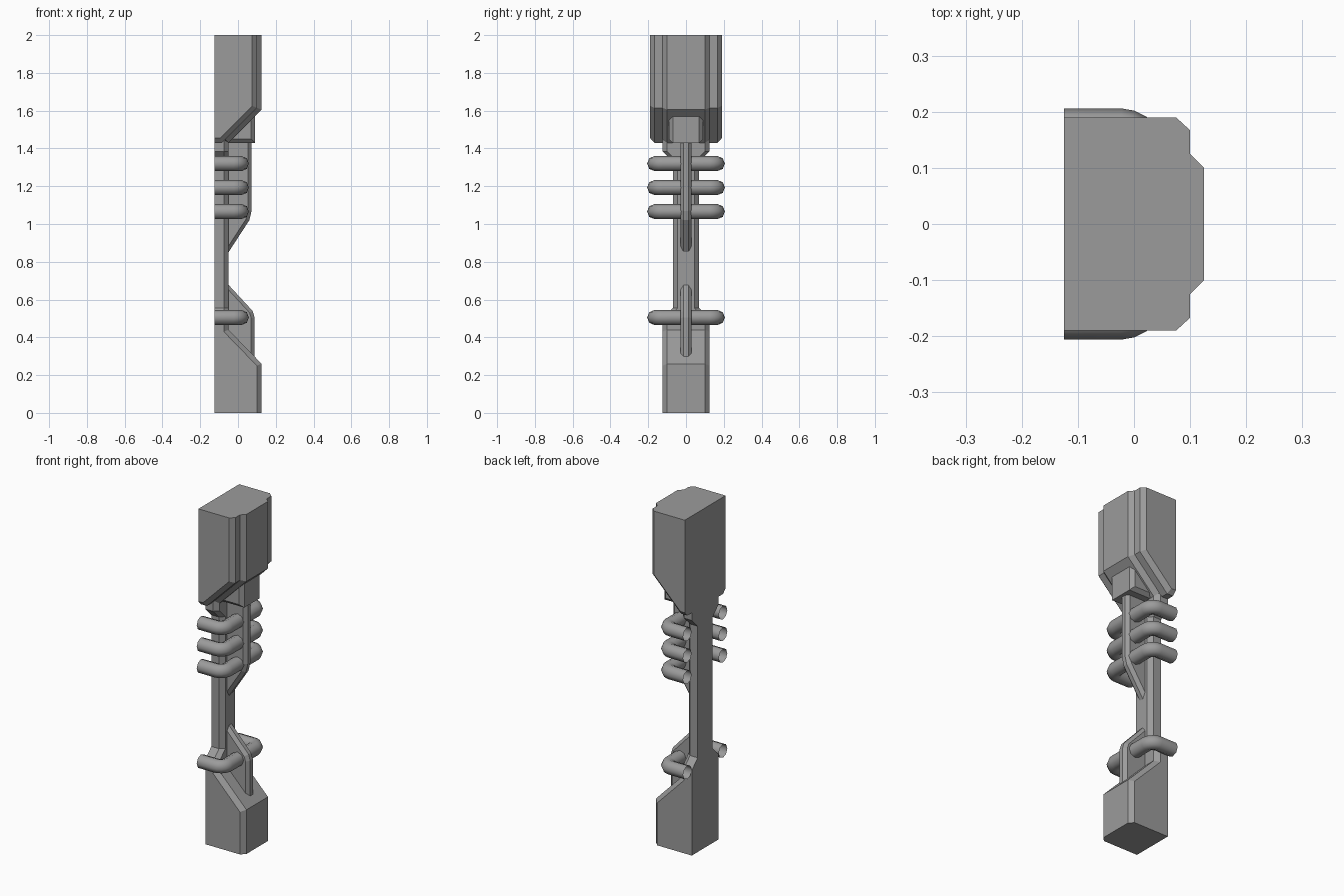
import bpy
import bmesh
import math
from mathutils import Vector

cube = bpy.data.objects.get("Cube")
if cube:
    bpy.data.objects.remove(cube, do_unlink=True)

grey = bpy.data.materials.new("plain grey")
grey.use_nodes = True
colour = (0.33, 0.33, 0.33, 1)
grey.diffuse_color = colour
grey.node_tree.nodes["Principled BSDF"].inputs["Base Color"].default_value = colour


def mitres(path):
    """Outward mitre vector at each point of an upward x-z path."""
    pts = [Vector(p) for p in path]
    normals = []
    for a, b in zip(pts, pts[1:]):
        t = (b - a).normalized()
        normals.append(Vector((t.y, -t.x)))
    result = [normals[0]]
    for n, m in zip(normals, normals[1:]):
        result.append((n + m) / (1 + n.dot(m)))
    return pts, result + [normals[-1]]


def swept(name, path, section, back, widths=None):
    """Sweep a mirrored section of (depth, half width) along an x-z path."""
    bm = bmesh.new()
    pts, offs = mitres(path)
    rings = []
    for i, (p, m) in enumerate(zip(pts, offs)):
        grow = widths[i] if widths else 0
        side = [(p - m * d, w + grow) for d, w in section]
        side.insert(0, (Vector((back, side[0][0].y)), side[0][1]))
        half = [(q.x, w, q.y) for q, w in side]
        loop = half + [(x, -y, z) for x, y, z in reversed(half)]
        rings.append([bm.verts.new(v) for v in loop])
    for a, b in zip(rings, rings[1:]):
        for j in range(len(a)):
            k = (j + 1) % len(a)
            bm.faces.new((a[j], a[k], b[k], b[j]))
    bm.faces.new(rings[0])
    bm.faces.new(rings[-1])
    bmesh.ops.remove_doubles(bm, verts=bm.verts, dist=1e-5)
    bmesh.ops.dissolve_degenerate(bm, edges=bm.edges, dist=1e-5)
    bmesh.ops.recalc_face_normals(bm, faces=bm.faces)
    mesh = bpy.data.meshes.new(name)
    bm.to_mesh(mesh)
    bm.free()
    mesh.materials.append(grey)
    obj = bpy.data.objects.new(name, mesh)
    bpy.context.collection.objects.link(obj)
    return obj


BACK = -0.125
WIDE, SLIM = 0.125, 0.07

# Foot and column: wide foot, slim shaft, wide neck
swept("foot_and_column",
      [(0.125, 0), (0.125, 0.26), (-0.05, 0.44), (-0.05, 0.5), (-0.05, 0.555),
       (-0.05, 1.33), (-0.05, 1.385), (-0.05, 1.46)],
      [(0.025, 0), (0, -0.025)], BACK,
      [WIDE, WIDE, WIDE, WIDE, SLIM, SLIM, WIDE, WIDE])

# Head block with a raised front panel
swept("head_block",
      [(BACK, 1.43), (-0.085, 1.43), (0.1, 1.615), (0.1, 2)],
      [(0.025, 0.19), (0, 0.167)], BACK)
swept("head_panel",
      [(-0.05, 1.43), (0.125, 1.605), (0.125, 2)],
      [(0.025, 0.125), (0, 0.1)], -0.1)

# Socket under the head
swept("head_socket",
      [(-0.1, 1.43), (0.09, 1.43), (0.09, 1.62)],
      [(0.02, 0.09), (0, 0.07)], -0.1)

# Chamfered fins on the front edge of the column
fin_section = [(0.018, 0.03), (0, 0.012)]
swept("upper_fin",
      [(-0.08, 0.805), (0.06, 1.02), (0.072, 1.07), (0.072, 1.45)],
      fin_section, -0.1)
swept("lower_fin",
      [(0.088, 0.25), (0.088, 0.505), (0.077, 0.54), (-0.08, 0.71)],
      fin_section, -0.1)


def pipe(name, z, radius=0.04, bend=0.043, front=0.018, side=0.166, steps=5):
    """Open U-shaped pipe wrapped round the front of the column."""
    half = [(BACK, side, z)]
    for i in range(steps + 1):
        a = math.pi / 2 * i / steps
        half.append((front - bend + bend * math.sin(a),
                     side - bend + bend * math.cos(a), z))
    path = half + [(x, -y, h) for x, y, h in reversed(half)]
    curve = bpy.data.curves.new(name, "CURVE")
    curve.dimensions = "3D"
    curve.bevel_depth = radius
    curve.bevel_resolution = 2
    spline = curve.splines.new("POLY")
    spline.points.add(len(path) - 1)
    for point, co in zip(spline.points, path):
        point.co = (*co, 1)
    curve.materials.append(grey)
    obj = bpy.data.objects.new(name, curve)
    bpy.context.collection.objects.link(obj)
    bpy.ops.object.select_all(action="DESELECT")
    obj.select_set(True)
    bpy.context.view_layer.objects.active = obj
    bpy.ops.object.convert(target="MESH")
    bpy.ops.object.shade_smooth_by_angle(angle=math.radians(50))


# Three pipes below the head, one above the foot
for number, height in enumerate((1.32, 1.193, 1.066), 1):
    pipe(f"upper_pipe_{number}", height)
pipe("lower_pipe", 0.505)
